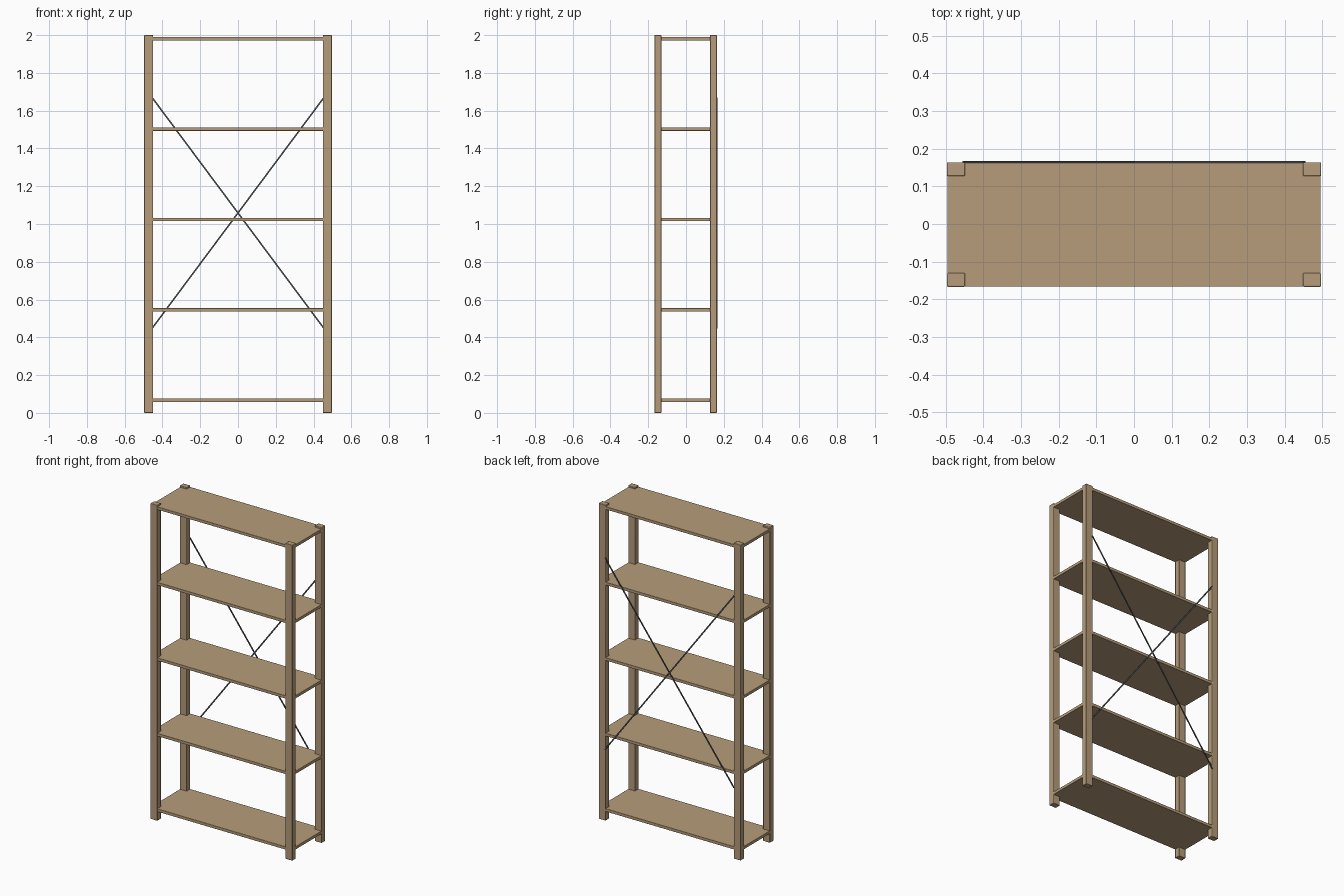
import bpy
import math
from mathutils import Vector

cube = bpy.data.objects.get("Cube")
if cube:
    bpy.data.objects.remove(cube, do_unlink=True)


def material(name, colour):
    mat = bpy.data.materials.new(name)
    mat.use_nodes = True
    mat.diffuse_color = colour
    mat.node_tree.nodes["Principled BSDF"].inputs["Base Color"].default_value = colour
    return mat


wood = material("light_wood", (0.466, 0.335, 0.197, 1))
steel = material("dark_steel", (0.075, 0.088, 0.097, 1))


def block(name, centre, size, mat):
    bpy.ops.mesh.primitive_cube_add(size=1, location=centre)
    obj = bpy.context.object
    obj.name = name
    obj.scale = size
    bpy.ops.object.transform_apply(location=False, rotation=False, scale=True)
    obj.data.materials.append(mat)
    return obj


def board(name, low, high, bevel):
    low, high = Vector(low), Vector(high)
    obj = block(name, (low + high) / 2, high - low, wood)
    mod = obj.modifiers.new("soft_edges", "BEVEL")
    mod.width = bevel
    mod.segments = 2
    bpy.ops.object.shade_smooth_by_angle()


HALF_W, POST_W = 0.497, 0.048
FRONT, BACK, POST_D = -0.167, 0.164, 0.037
HEIGHT = 2.0

# Four corner posts
for side, x in (("right", -HALF_W), ("left", HALF_W - POST_W)):
    for end, y in (("front", FRONT), ("back", BACK - POST_D)):
        board(f"{end}_{side}_post", (x, y, 0), (x + POST_W, y + POST_D, HEIGHT), 0.003)

# Five evenly spaced shelves, seated between the posts
INSET, THICK = 0.001, 0.018
for i in range(5):
    top = 0.076 + i * 0.4785
    board(f"shelf_{i + 1}", (-HALF_W + INSET, FRONT + INSET, top - THICK),
          (HALF_W - INSET, BACK - INSET, top), 0.001)

# Crossed flat brace straps fixed to the back
REACH, LOW, HIGH = 0.453, 0.45, 1.667
STRAP_W, STRAP_T = 0.008, 0.004
for name, s in (("brace_rising_left", 1), ("brace_rising_right", -1)):
    strap = block(name, (0, BACK + STRAP_T / 2 - 0.0005, (LOW + HIGH) / 2),
                  (STRAP_W, STRAP_T, math.hypot(2 * REACH, HIGH - LOW)), steel)
    strap.rotation_euler.y = s * math.atan2(2 * REACH, HIGH - LOW)
